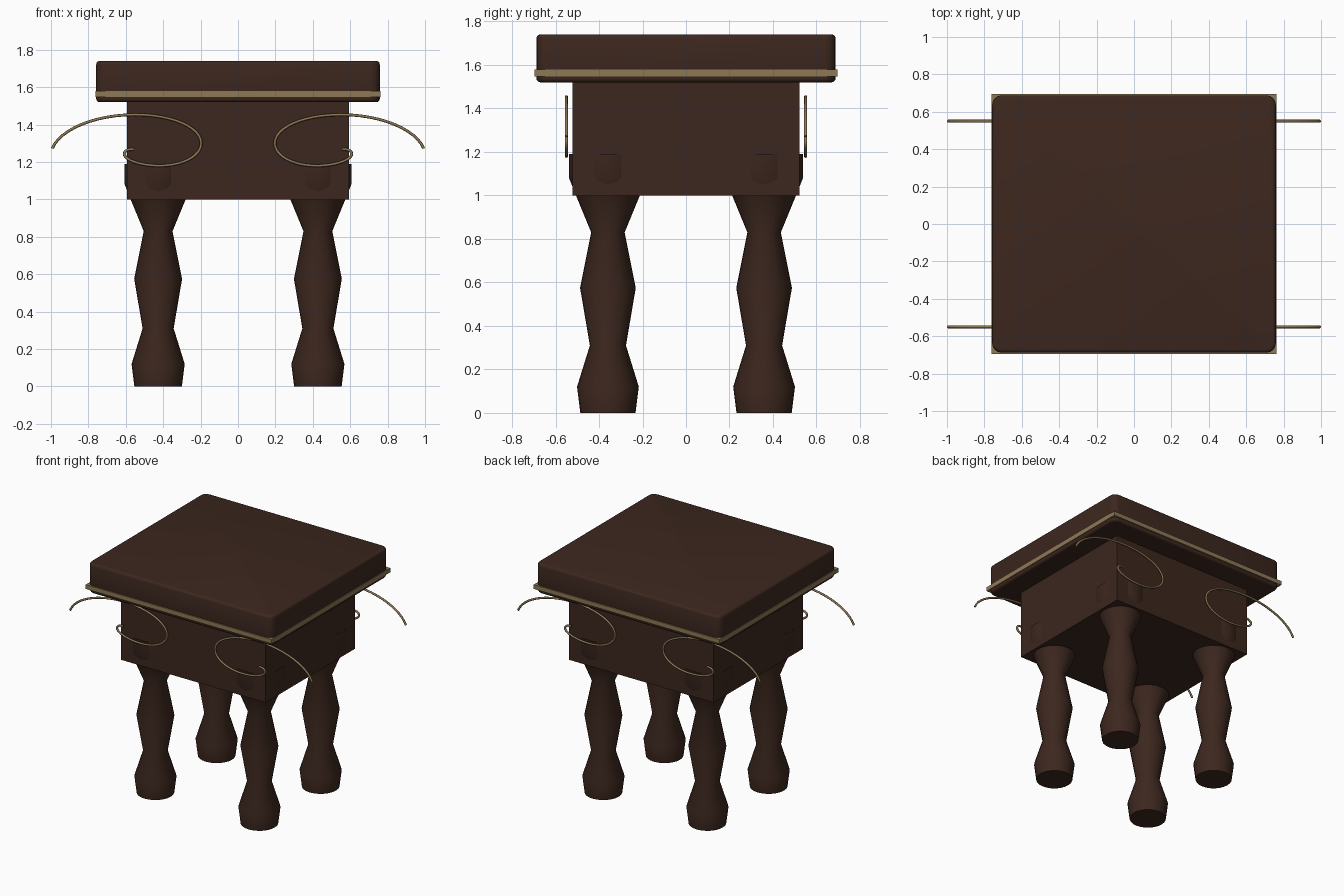
import bpy, bmesh, math

if "Cube" in bpy.data.objects:
    bpy.data.objects.remove(bpy.data.objects["Cube"])


def material(name, rgb):
    m = bpy.data.materials.new(name)
    m.diffuse_color = (*rgb, 1)
    m.use_nodes = True
    m.node_tree.nodes["Principled BSDF"].inputs["Base Color"].default_value = m.diffuse_color
    return m


WOOD = material("dark_wood", (0.045, 0.02, 0.013))
BRASS = material("brass", (0.27, 0.19, 0.09))


def add_object(name, bm, mat, smooth_angle=None):
    bmesh.ops.recalc_face_normals(bm, faces=bm.faces)
    me = bpy.data.meshes.new(name)
    bm.to_mesh(me)
    bm.free()
    me.materials.append(mat)
    ob = bpy.data.objects.new(name, me)
    bpy.context.collection.objects.link(ob)
    if smooth_angle:
        bpy.ops.object.select_all(action='DESELECT')
        ob.select_set(True)
        bpy.context.view_layer.objects.active = ob
        bpy.ops.object.shade_smooth_by_angle(angle=math.radians(smooth_angle))
    return ob


def box(name, hx, hy, z0, z1, mat, corner=0, rim=0):
    bm = bmesh.new()
    bmesh.ops.create_cube(bm, size=2)
    for v in bm.verts:
        v.co = (v.co.x * hx, v.co.y * hy, z1 if v.co.z > 0 else z0)
    # round the upright corners, then soften the top and bottom rims
    if corner:
        up = [e for e in bm.edges if abs(e.verts[0].co.z - e.verts[1].co.z) > 1e-4]
        bmesh.ops.bevel(bm, geom=up, offset=corner, segments=4, profile=0.5, affect='EDGES')
    if rim:
        flat = [e for e in bm.edges if abs(e.verts[0].co.z - e.verts[1].co.z) < 1e-4]
        bmesh.ops.bevel(bm, geom=flat, offset=rim, segments=3, profile=0.5, affect='EDGES')
    return add_object(name, bm, mat, 35 if corner else None)


def turned(name, x, y, profile, sides, mat):
    bm = bmesh.new()
    rings = []
    for r, z in profile:
        rings.append([bm.verts.new((x + r * math.cos(2 * math.pi * i / sides),
                                    y + r * math.sin(2 * math.pi * i / sides), z))
                      for i in range(sides)])
    for a, b in zip(rings, rings[1:]):
        for i in range(sides):
            j = (i + 1) % sides
            bm.faces.new((a[i], a[j], b[j], b[i]))
    bm.faces.new(rings[0][::-1])
    bm.faces.new(rings[-1])
    return add_object(name, bm, mat, 45)


# Seat slab, trim band and body
box("seat", 0.758, 0.688, 1.52, 1.74, WOOD, corner=0.05, rim=0.018)
box("trim_band", 0.763, 0.696, 1.547, 1.579, BRASS)
box("body", 0.594, 0.523, 1.0, 1.53, WOOD)

# Turned legs, whose heads break slightly through the body sides
LEG = [(0.127, 0), (0.142, 0.12), (0.083, 0.31), (0.128, 0.575),
       (0.077, 0.83), (0.147, 1.0), (0.179, 1.08), (0.179, 1.19)]
for sy, fb in ((-1, "front"), (1, "back")):
    for sx, lr in ((-1, "left"), (1, "right")):
        turned(f"{fb}_{lr}_leg", sx * 0.427, sy * 0.359, LEG, 24, WOOD)

# Wire scrolls: (point, left handle offset, right handle offset) in x, z
SCROLL = [((0.993, 1.272), (0.01, -0.03), (-0.04, 0.10)),
          ((0.55, 1.453), (0.22, 0), (-0.2, 0)),
          ((0.197, 1.30), (0, 0.085), (0, -0.07)),
          ((0.42, 1.18), (-0.12, 0), (0.10, 0)),
          ((0.608, 1.242), (0, -0.03), (0, 0.018)),
          ((0.557, 1.267), (0.03, 0.004), (-0.02, 0))]
for sy, fb in ((-1, "front"), (1, "back")):
    for sx, lr in ((-1, "left"), (1, "right")):
        cu = bpy.data.curves.new(f"{fb}_{lr}_scroll", 'CURVE')
        cu.dimensions = '3D'
        cu.bevel_depth = 0.0075
        cu.bevel_resolution = 2
        cu.resolution_u = 12
        cu.use_fill_caps = True
        sp = cu.splines.new('BEZIER')
        sp.bezier_points.add(len(SCROLL) - 1)
        for bp, (p, hl, hr) in zip(sp.bezier_points, SCROLL):
            bp.handle_left_type = bp.handle_right_type = 'FREE'
            bp.co = (sx * p[0], sy * 0.55, p[1])
            bp.handle_left = (sx * (p[0] + hl[0]), sy * 0.55, p[1] + hl[1])
            bp.handle_right = (sx * (p[0] + hr[0]), sy * 0.55, p[1] + hr[1])
        cu.materials.append(BRASS)
        bpy.context.collection.objects.link(bpy.data.objects.new(cu.name, cu))
